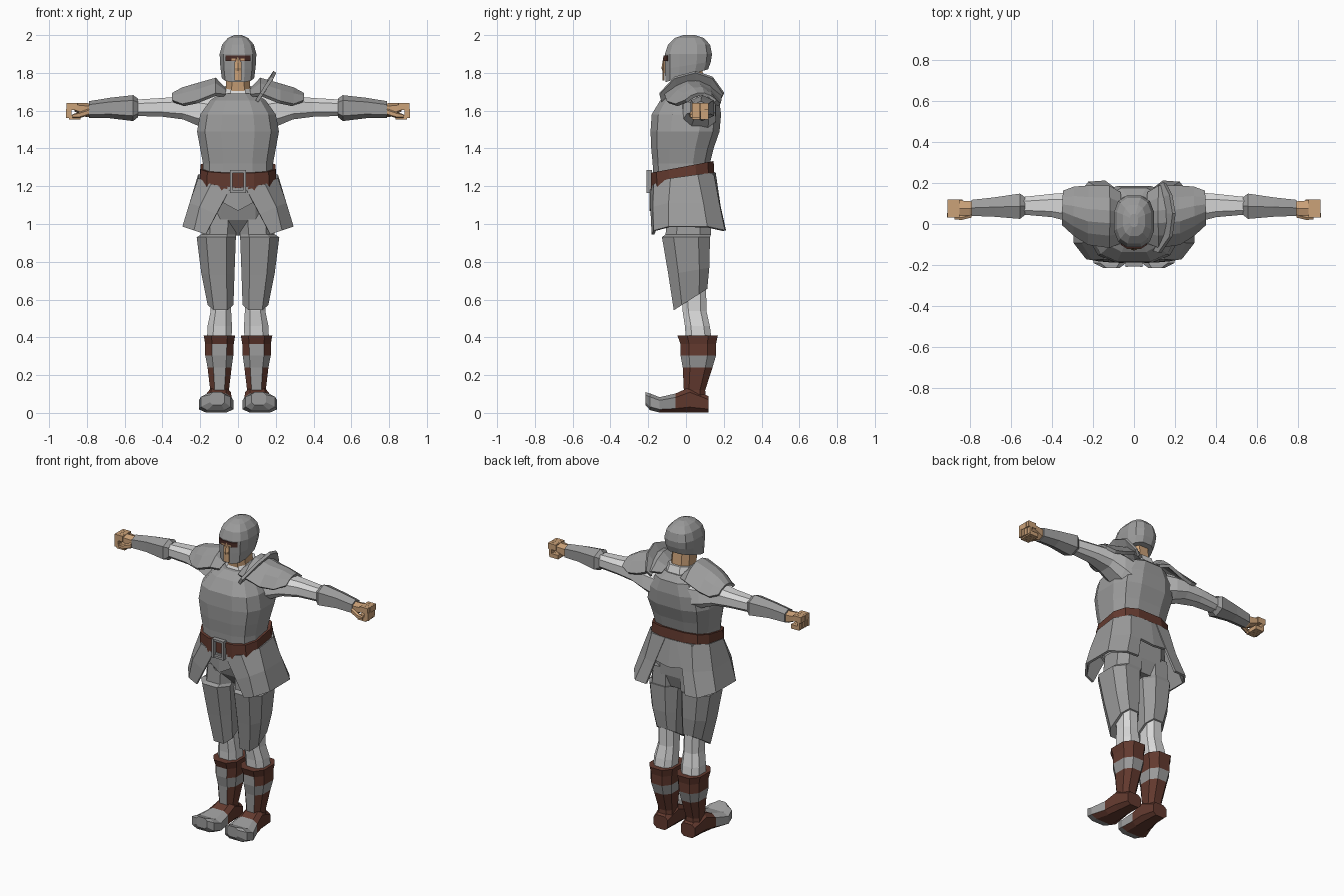
import bpy, bmesh, math


def material(name, r, g, b):
    m = bpy.data.materials.new(name)
    m.diffuse_color = (r, g, b, 1)
    return m


STEEL = material("steel_grey", 0.33, 0.33, 0.33)
CLOTH = material("pale_cloth", 0.68, 0.68, 0.68)
LEATHER = material("brown_leather", 0.125, 0.042, 0.028)
SKIN = material("skin", 0.60, 0.36, 0.19)
DARK = material("dark_slit", 0.07, 0.025, 0.02)


def finish(name, bm, mats, rule=None, mirror=False, thick=0):
    bmesh.ops.recalc_face_normals(bm, faces=bm.faces[:])
    if rule:
        for f in bm.faces:
            f.material_index = rule(f.calc_center_median(), f.normal)
    me = bpy.data.meshes.new(name)
    bm.to_mesh(me)
    bm.free()
    for m in mats:
        me.materials.append(m)
    ob = bpy.data.objects.new(name, me)
    bpy.context.collection.objects.link(ob)
    if thick:
        s = ob.modifiers.new("thickness", 'SOLIDIFY')
        s.thickness, s.offset = thick, 0
    if mirror:
        ob.modifiers.new("mirror", 'MIRROR').use_mirror_merge = False
    return ob


def tube(name, axis, rows, mats, n=8, p=0.75, **kw):
    """Loft of rounded sections; row = (position, u0, u1, v0, v1, tilt)."""
    bm = bmesh.new()
    rings = []
    for row in rows:
        pos, u0, u1, v0, v1 = row[:5]
        tilt = row[5] if len(row) > 5 else 0
        ring = []
        for i in range(n):
            t = 2 * math.pi * (i + 0.5) / n
            c, s = [math.copysign(abs(k) ** p, k) for k in (math.cos(t), math.sin(t))]
            u = (u0 + u1) / 2 + (u1 - u0) / 2 * c
            v = (v0 + v1) / 2 + (v1 - v0) / 2 * s
            w = pos + tilt * s
            ring.append(bm.verts.new({'x': (w, u, v), 'y': (u, w, v), 'z': (u, v, w)}[axis]))
        rings.append(ring)
    for a, b in zip(rings, rings[1:]):
        for i in range(n):
            j = (i + 1) % n
            bm.faces.new((a[i], a[j], b[j], b[i]))
    bm.faces.new(rings[0])
    bm.faces.new(rings[-1])
    return finish(name, bm, mats, **kw)


def sheet(name, rows, mats, **kw):
    """Grid of quads through rows of points."""
    bm = bmesh.new()
    vs = [[bm.verts.new(c) for c in r] for r in rows]
    for a, b in zip(vs, vs[1:]):
        for i in range(len(a) - 1):
            bm.faces.new((a[i], a[i + 1], b[i + 1], b[i]))
    return finish(name, bm, mats, **kw)


def box(name, x, y, z, mats, **kw):
    bm = bmesh.new()
    bmesh.ops.create_cube(bm, size=1)
    for v in bm.verts:
        v.co = [(r[0] + r[1]) / 2 + c * (r[1] - r[0]) for r, c in zip((x, y, z), v.co)]
    return finish(name, bm, mats, **kw)


# Head
tube("helmet", 'z', [
    (1.785, -.088, .088, -.112, .12, .035), (1.84, -.096, .096, -.114, .135, .02),
    (1.90, -.10, .10, -.115, .141), (1.95, -.086, .086, -.098, .13),
    (1.985, -.055, .055, -.06, .095), (2.0, -.02, .02, -.015, .05)], [STEEL], n=12)
sheet("face_slit", [[(-.018, -.117, z), (0, -.122, z), (.018, -.117, z)]
                    for z in (1.76, 1.86)], [SKIN], thick=.006)
sheet("eye_slit", [[(x, y, z) for x, y in ((-.064, -.098), (-.036, -.116), (.036, -.116), (.064, -.098))]
                   for z in (1.862, 1.893)], [DARK], thick=.006)
for s in (-1, 1):
    sheet("eye_skin", [[(s * .012, -.119, z), (s * .034, -.119, z)] for z in (1.865, 1.876)],
          [SKIN], thick=.004)
tube("nose", 'z', [(1.80, -.016, .016, -.122, -.10), (1.825, -.017, .017, -.13, -.10),
                   (1.885, -.009, .009, -.12, -.10)], [SKIN], n=6)
tube("neck", 'z', [(1.66, -.07, .07, -.05, .11), (1.83, -.065, .065, -.07, .09)], [SKIN])
tube("collar", 'z', [(1.66, -.10, .10, -.08, .145), (1.725, -.075, .075, -.05, .12, .01)], [CLOTH])

# Torso
tube("breastplate", 'z', [
    (1.20, -.19, .19, -.175, .14), (1.32, -.19, .19, -.18, .13), (1.40, -.205, .205, -.188, .15),
    (1.49, -.222, .222, -.192, .182), (1.58, -.205, .205, -.186, .19),
    (1.655, -.15, .15, -.14, .18), (1.69, -.095, .095, -.085, .14)], [STEEL], n=12, p=.68)
tube("belt", 'z', [(1.212, -.208, .208, -.188, .155, .035), (1.302, -.203, .203, -.19, .15, .032)],
     [LEATHER], n=12, p=.65)

# Buckle frame
for s in (-1, 1):
    box("buckle_side", sorted((s * .028, s * .042)), (-.21, -.18), (1.165, 1.285), [STEEL])
for z in (1.165, 1.271):
    box("buckle_bar", (-.042, .042), (-.208, -.18), (z, z + .014), [STEEL])

# Hips and skirt plates
tube("hips", 'z', [(1.25, -.185, .185, -.16, .14), (1.12, -.19, .19, -.145, .145),
                   (1.02, -.19, .19, -.11, .14), (.94, -.10, .10, -.04, .11)], [STEEL])
sheet("front_fauld", [[(-.14, -.165, 1.21), (0, -.185, 1.19), (.14, -.165, 1.21)],
                      [(-.11, -.165, 1.13), (0, -.185, 1.07), (.11, -.165, 1.13)]], [STEEL], thick=.015)
sheet("back_fauld", [[(-.15, .135, 1.27), (0, .15, 1.27), (.15, .135, 1.27)],
                     [(-.13, .165, 1.12), (0, .175, 1.10), (.13, .165, 1.12)]], [STEEL], thick=.015)
sheet("skirt_plate", [
    [(.045, -.183, 1.18), (.14, -.165, 1.21), (.205, -.08, 1.24), (.205, .06, 1.26),
     (.14, .14, 1.27), (.04, .15, 1.27)],
    [(.115, -.18, 1.05), (.20, -.17, 1.09), (.25, -.09, 1.11), (.25, .09, 1.11),
     (.17, .17, 1.11), (.10, .175, 1.10)],
    [(.17, -.175, .945), (.23, -.165, .965), (.288, -.09, .985), (.288, .11, .985),
     (.22, .20, .965), (.14, .205, .965)]], [STEEL], mirror=True, thick=.014)

# Legs
tube("thigh_armour", 'z', [
    (1.06, .005, .19, -.11, .14), (.945, .005, .20, -.115, .14), (.93, .005, .225, -.135, .135),
    (.75, .013, .20, -.10, .13, .02), (.60, .02, .165, -.07, .118, .06)], [STEEL], mirror=True)
tube("knee_cloth", 'z', [(.70, .035, .15, -.03, .11), (.54, .033, .148, -.022, .112),
                         (.46, .028, .165, -.01, .13), (.39, .03, .168, -.005, .14)],
     [CLOTH], mirror=True)


# Boots: leather shaft, steel shin strip and steel band
def boot_rule(c, n):
    band = .24 < c.z < .31
    shin = n.y < -.9 and c.z < .36
    return 1 if band or shin else 0


tube("boot_shaft", 'z', [
    (.06, .04, .155, -.02, .11), (.12, .045, .15, -.015, .105), (.24, .03, .165, -.022, .145),
    (.305, .02, .178, -.035, .165), (.365, .018, .178, -.035, .165), (.41, .01, .187, -.052, .175)],
    [LEATHER, STEEL], mirror=True, rule=boot_rule)
tube("boot_foot", 'y', [
    (.12, .045, .15, 0, .09), (.02, .035, .165, 0, .14), (-.055, .03, .18, 0, .105),
    (-.14, .02, .212, 0, .085), (-.19, .035, .20, .012, .105), (-.215, .07, .15, .04, .112)],
    [LEATHER, STEEL], mirror=True, p=.6,
    rule=lambda c, n: 1 if c.y < -.16 or (c.y < -.05 and n.z > -.8) else 0)

# Arms
tube("sleeve", 'x', [
    (.12, -.03, .16, 1.48, 1.68), (.20, -.02, .165, 1.51, 1.685), (.29, .0, .16, 1.55, 1.68),
    (.40, .03, .15, 1.565, 1.67), (.56, .045, .132, 1.57, 1.66)], [CLOTH], mirror=True)
tube("bracer", 'x', [
    (.53, .04, .135, 1.565, 1.665), (.555, .018, .155, 1.545, 1.682), (.68, .03, .135, 1.56, 1.668),
    (.79, .035, .122, 1.56, 1.65)], [STEEL], mirror=True, n=6)

# Hands: palm with four curled fingers and a thumb
tube("palm", 'x', [(.76, .045, .11, 1.575, 1.635), (.80, .038, .115, 1.565, 1.64),
                   (.865, .032, .12, 1.595, 1.64)], [SKIN], mirror=True, n=6)
for i in range(4):
    y = (.032 + i * .022, .053 + i * .022)
    box("knuckle", (.85, .908), y, (1.603, 1.64), [SKIN], mirror=True)
    box("finger", (.882, .91 - .004 * i), y, (1.56, 1.61), [SKIN], mirror=True)
    box("fingertip", (.835, .895), y, (1.552, 1.578), [SKIN], mirror=True)
tube("thumb", 'x', [(.79, .03, .06, 1.575, 1.61), (.84, .018, .045, 1.56, 1.592),
                    (.875, .022, .042, 1.562, 1.582)], [SKIN], mirror=True, n=6)

# Shoulder plates
shoulder = []
for x, low, top, y0, y1 in ((.07, 1.68, 1.71, -.09, .15), (.12, 1.685, 1.765, -.11, .18),
                            (.22, 1.645, 1.735, -.095, .18), (.29, 1.63, 1.715, -.05, .175),
                            (.345, 1.65, 1.685, .0, .155)):
    shoulder.append([(x, y0 + (y1 - y0) * t, low + (top - low) * h)
                     for t, h in ((0, 0), (.2, .65), (.4, 1), (.6, 1), (.8, .65), (1, 0))])
sheet("shoulder_plate", shoulder, [STEEL], mirror=True, thick=.02)
sheet("neck_guard", [
    [(.10, -.13, 1.65), (.145, -.05, 1.72), (.15, .05, 1.74), (.145, .13, 1.72), (.12, .185, 1.66)],
    [(.125, -.14, 1.69), (.18, -.06, 1.775), (.195, .05, 1.805), (.18, .14, 1.775), (.15, .20, 1.69)]],
    [STEEL], thick=.018)
